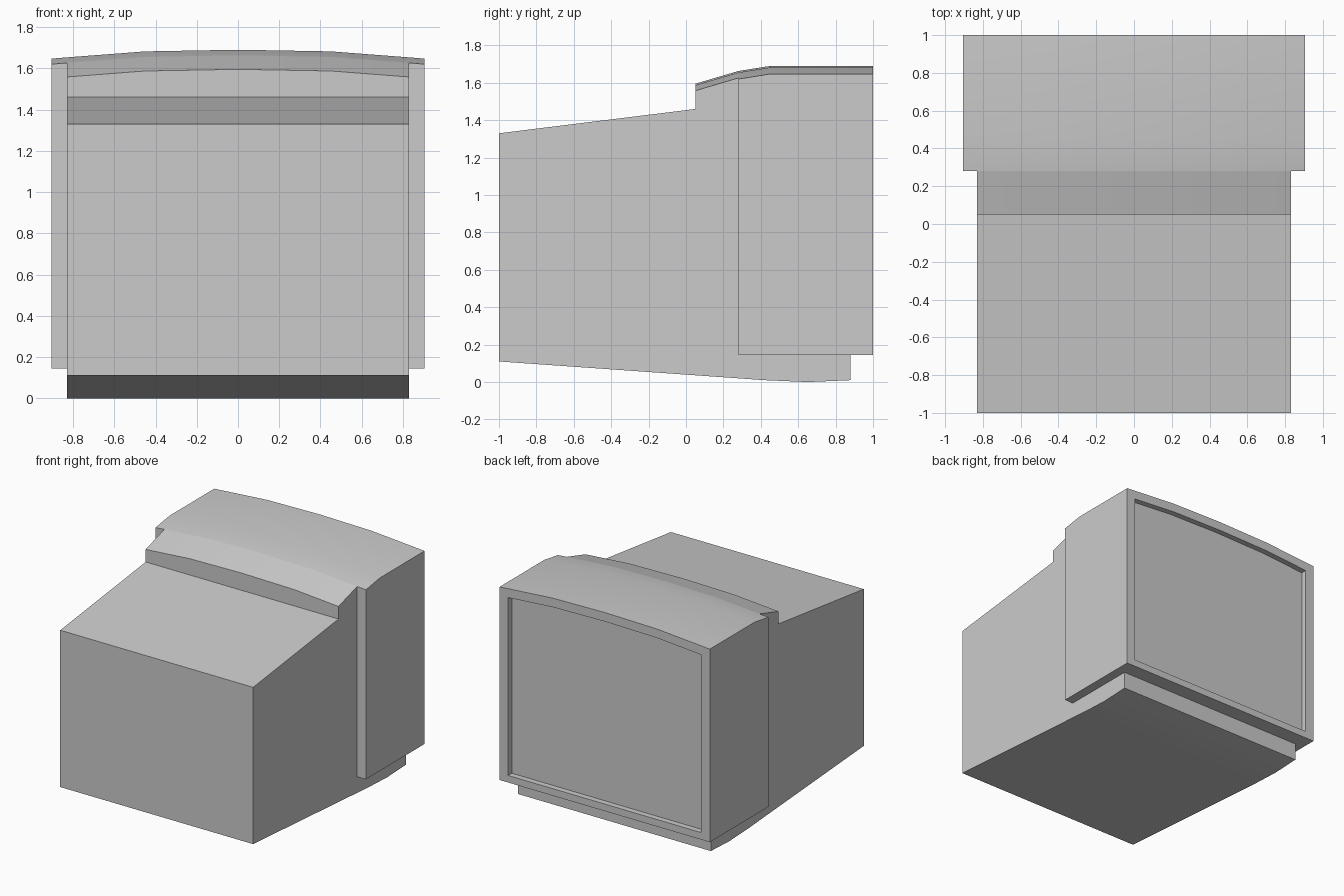
import bpy, bmesh, math

if "Cube" in bpy.data.objects:
    bpy.data.objects.remove(bpy.data.objects["Cube"])

# z values above 5 mean "follow the crowned roof", with an offset from ROOF
ROOF = 10.0
LIP = ROOF - 0.07
CROWN = {0.0: 0.0, 0.45: 0.008, 0.83: 0.037, 0.905: 0.043}   # drop by x
SLOPE = {0.05: 0.095, 0.28: 0.027}                           # drop by y
CORE = (0.0, 0.45, 0.83)
SIDE = (0.83, 0.905)


def point(x, p):
    y, z = p
    if z > 5:
        z = 1.69 + (z - ROOF) - CROWN[x] - SLOPE.get(y, 0.0)
    return (x, y, z)


def strip(bm, path, xs, closed=False):
    """Sweep a side profile across the x stations."""
    pairs = list(zip(path, path[1:] + path[:1]))
    for a, b in pairs if closed else pairs[:-1]:
        for x0, x1 in zip(xs, xs[1:]):
            bm.faces.new([bm.verts.new(point(x, p))
                          for x, p in ((x0, a), (x1, a), (x1, b), (x0, b))])


def cap(bm, path, x):
    bm.faces.new([bm.verts.new(point(x, p)) for p in path])


def finish(bm, name):
    """Weld the half model, mirror it across x and shade by angle."""
    bmesh.ops.remove_doubles(bm, verts=bm.verts[:], dist=1e-5)
    me = bpy.data.meshes.new(name)
    bm.to_mesh(me)
    bm.free()
    ob = bpy.data.objects.new(name, me)
    bpy.context.collection.objects.link(ob)
    mod = ob.modifiers.new("mirror", 'MIRROR')
    mod.use_clip = True
    bpy.ops.object.select_all(action='DESELECT')
    ob.select_set(True)
    bpy.context.view_layer.objects.active = ob
    bpy.ops.object.shade_smooth_by_angle(angle=math.radians(14))


# Rear cabinet: sloped housing with curved underside
bm = bmesh.new()
shell = [(0.88, 0.145), (0.88, 0.01), (0.65, 0.0), (0.42, 0.01), (0.28, 0.02),
         (-1, 0.11), (-1, 1.33), (0.05, 1.46), (0.05, ROOF), (0.28, ROOF)]
strip(bm, shell, CORE)
cap(bm, (shell + [(0.28, 0.145)])[::-1], 0.83)
finish(bm, "cabinet")

# Screen frame: crowned roof, recessed rim and wider side wings
bm = bmesh.new()
strip(bm, [(0.28, ROOF), (0.45, ROOF), (1, ROOF), (1, LIP), (0.955, LIP)], CORE)
strip(bm, [(0.955, 0.2), (1, 0.2), (1, 0.145), (0.88, 0.145)], CORE)
wing = [(0.28, 0.145), (0.28, ROOF), (0.45, ROOF), (1, ROOF),
        (1, LIP), (1, 0.2), (1, 0.145), (0.88, 0.145)]
strip(bm, wing, SIDE, closed=True)
cap(bm, wing[::-1], 0.905)
cap(bm, [(0.955, 0.2), (0.955, LIP), (1, LIP), (1, 0.2)], 0.83)
finish(bm, "screen_frame")

# Flat screen at the bottom of the recess
bm = bmesh.new()
strip(bm, [(0.955, LIP), (0.955, 0.2)], CORE)
finish(bm, "screen")
